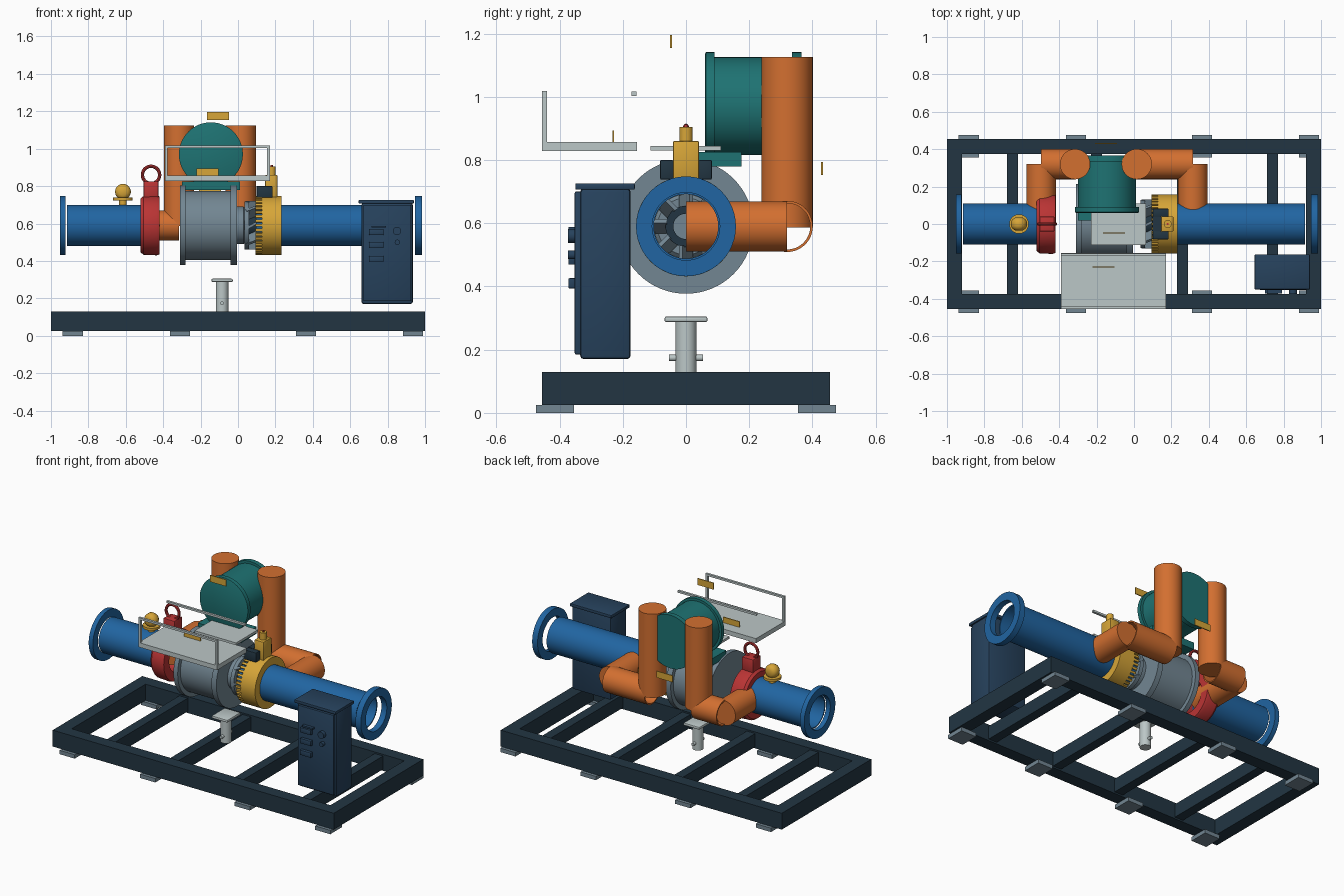
import bpy, bmesh, math
from math import pi, cos, sin, radians
from mathutils import Matrix, Vector

if "Cube" in bpy.data.objects:
    bpy.data.objects.remove(bpy.data.objects["Cube"])

def mat(name, r, g, b):
    m = bpy.data.materials.new(name)
    m.diffuse_color = (r, g, b, 1)
    m.use_nodes = True
    m.node_tree.nodes["Principled BSDF"].inputs["Base Color"].default_value = m.diffuse_color
    return m

NAVY = mat("navy_steel", .016, .036, .055)
CAB = mat("cabinet_blue", .02, .055, .11)
BLUE = mat("pipe_blue", .015, .13, .36)
ORANGE = mat("orange", .65, .16, .03)
TEAL = mat("teal", .013, .17, .17)
RED = mat("red", .5, .035, .035)
GOLD = mat("gold", .68, .38, .04)
STEEL = mat("steel", .17, .24, .29)
LIGHT = mat("light_steel", .5, .57, .57)

def finish(name, bm, m, smooth=True):
    bmesh.ops.recalc_face_normals(bm, faces=bm.faces)
    me = bpy.data.meshes.new(name)
    bm.to_mesh(me)
    bm.free()
    ob = bpy.data.objects.new(name, me)
    bpy.context.collection.objects.link(ob)
    me.materials.append(m)
    if smooth:
        bpy.context.view_layer.objects.active = ob
        bpy.ops.object.select_all(action='DESELECT')
        ob.select_set(True)
        bpy.ops.object.shade_smooth_by_angle(angle=radians(35))
    return ob

def box(name, x, y, z, m, bevel=0):
    """Box from (min, max) ranges."""
    bm = bmesh.new()
    bmesh.ops.create_cube(bm, size=1)
    for v in bm.verts:
        v.co = Vector([(a + b) / 2 + c * (b - a) for (a, b), c in zip((x, y, z), v.co)])
    if bevel:
        bmesh.ops.bevel(bm, geom=bm.edges[:], offset=bevel, segments=2, affect='EDGES', profile=.5)
    return finish(name, bm, m, bool(bevel))

def lathe(name, profile, axis, origin, m, closed=True, n=48):
    """Revolve (distance, radius) points about an axis; closed profiles make rings."""
    bm = bmesh.new()
    rows = []
    for d, r in profile:
        row = []
        for i in range(n):
            a = 2 * pi * i / n
            u, w = r * cos(a), r * sin(a)
            p = {'X': (d, u, w), 'Y': (u, d, w), 'Z': (u, w, d)}[axis]
            row.append(bm.verts.new(Vector(p) + Vector(origin)))
        rows.append(row)
    pairs = list(zip(rows, rows[1:])) + ([(rows[-1], rows[0])] if closed else [])
    for a, b in pairs:
        for i in range(n):
            j = (i + 1) % n
            bm.faces.new((a[i], a[j], b[j], b[i]))
    if not closed:
        bm.faces.new(rows[0])
        bm.faces.new(rows[-1])
    return finish(name, bm, m)

def ring(name, a, b, ro, ri, axis, origin, m):
    return lathe(name, [(a, ri), (a, ro), (b, ro), (b, ri)], axis, origin, m)

def rod(name, a, b, r, axis, origin, m, n=48):
    return lathe(name, [(a, r), (b, r)], axis, origin, m, False, n)

AX = (0, 0, .59)   # main pipe axis

# Skid frame and feet
for s, side in ((-1, "front"), (1, "back")):
    box(side + "_skid_rail", (-1, 1), sorted((s * .375, s * .455)), (.025, .13), NAVY)
    for x in (-.883, -.31, .363, .935):
        box(side + "_foot", (x - .054, x + .054), sorted((s * .355, s * .475)), (0, .025), STEEL)
for s in (-1, 1):
    box("skid_end_beam", sorted((s * .92, s)), (-.375, .375), (.025, .13), NAVY)
for x in (-.65, -.2, .26, .74):
    box("skid_cross_member", (x - .03, x + .03), (-.375, .375), (.035, .12), NAVY)

# Pedestal under the pump
rod("pedestal_post", .13, .29, .033, 'Z', (-.085, 0, 0), LIGHT)
box("pedestal_plate", (-.142, -.028), (-.068, .068), (.287, .305), LIGHT, .006)
rod("pedestal_pin", -.053, .053, .01, 'Y', (-.085, 0, .174), LIGHT, 16)

# Main blue pipes with separate end flanges
for side, a, b, f0, f1 in (("inlet", -.915, -.44, -.952, -.922), ("outlet", .2, .915, .946, .984)):
    ring(side + "_pipe", a, b, .11, .102, 'X', AX, BLUE)
    ring(side + "_flange", f0, f1, .158, .107, 'X', AX, BLUE)

# Red valve with lifting eye
lathe("valve_body", [(-.52, .1), (-.52, .145), (-.505, .157), (-.435, .16), (-.42, .155), (-.42, .1)], 'X', AX, RED)
box("valve_block", (-.505, -.425), (-.04, .04), (.735, .825), RED, .005)
lathe("valve_eye", [(.009 * sin(t * pi / 4), .046 + .009 * cos(t * pi / 4)) for t in range(8)],
      'Y', (-.465, 0, .86), RED)

# Gauge on the inlet pipe
rod("gauge_stem", .69, .74, .02, 'Z', (-.615, 0, 0), GOLD)
rod("gauge_base", .723, .738, .052, 'Z', (-.615, 0, 0), GOLD)
lathe("gauge_body", [(-.034, .02), (-.026, .034), (-.012, .042), (.012, .042), (.026, .034), (.034, .02)],
      'Y', (-.615, 0, .77), GOLD, False)

# Pump casing: one turned profile with two flanges
lathe("pump_casing", [(-.31, .1), (-.31, .213), (-.28, .213), (-.28, .185), (-.04, .185), (-.04, .213),
                      (-.005, .213), (-.005, .1)], 'X', AX, STEEL, False, 64)

# Coupling: disc, hub and slanted spokes
lathe("coupling_disc", [(-.005, .1), (.03, .1), (.04, .09)], 'X', AX, STEEL, False)
ring("coupling_ring", .035, .06, .128, .1, 'X', AX, STEEL)
ring("coupling_hub", .03, .1, .065, .04, 'X', AX, NAVY)
for i in range(8):
    bm = bmesh.new()
    bmesh.ops.create_cube(bm, size=1)
    T = (Matrix.Translation(AX) @ Matrix.Rotation(i * pi / 4, 4, 'X') @ Matrix.Translation((.075, 0, .095))
         @ Matrix.Rotation(.5, 4, 'Z') @ Matrix.Diagonal((.07, .014, .07, 1)))
    bmesh.ops.transform(bm, matrix=T, verts=bm.verts)
    finish("coupling_spoke", bm, STEEL, False)

# Gold collar with toothed end
ring("collar", .128, .232, .158, .105, 'X', AX, GOLD)
ring("collar_tooth_base", .095, .13, .147, .105, 'X', AX, BLUE)
bm = bmesh.new()
for i in range(40):
    T = (Matrix.Translation(AX) @ Matrix.Rotation(i * pi / 20, 4, 'X') @ Matrix.Translation((.112, 0, .148))
         @ Matrix.Diagonal((.036, .014, .02, 1)))
    bmesh.ops.create_cube(bm, size=1, matrix=T)
finish("collar_teeth", bm, GOLD, False)

# Actuator above the collar
for s in (-1, 1):
    box("actuator_clamp", (.1, .185), sorted((s * .04, s * .082)), (.738, .8), NAVY, .004)
box("actuator_bridge", (.1, .145), (-.04, .04), (.74, .8), NAVY)
box("actuator_body", (.145, .21), (-.041, .041), (.74, .86), GOLD, .004)
rod("actuator_cap", .86, .905, .021, 'Z', (.18, 0, 0), GOLD)
rod("actuator_tip", .905, .913, .006, 'Z', (.18, 0, 0), RED, 16)

# Teal tank on its saddle
TK = (-.145, 0, .97)
lathe("tank", [(.06, .165), (.063, .171), (.09, .171), (.09, .155), (.335, .155), (.335, .171), (.365, .171)],
      'Y', TK, TEAL, False, 64)
box("tank_saddle", (-.3, .01), (.02, .175), (.78, .825), TEAL)
box("mount_plate", (-.23, .065), (-.113, .11), (.83, .845), LIGHT)

# Orange ducts: riser, open cross run, branch into the main pipe
for side, x0, x1 in (("left", -.315, -.497), ("right", .015, .315)):
    rod(side + "_riser", .587, 1.125, .081, 'Z', (x0, .32, 0), ORANGE)
    ring(side + "_cross_duct", min(x0, x1), max(x0, x1), .081, .073, 'X', (0, .32, .59), ORANGE)
    rod(side + "_branch_duct", 0, .32, .079, 'Y', (x1, 0, .59), ORANGE)

# Service platform and handrails
PX = (-.39, .17)
box("platform_deck", PX, (-.455, -.155), (.828, .857), LIGHT)
box("front_handrail", PX, (-.455, -.44), (1.005, 1.018), LIGHT)
box("rear_handrail", PX, (-.172, -.157), (1.003, 1.016), LIGHT)
for x in PX:
    s = 1 if x < 0 else -1
    box("handrail_post", sorted((x, x + s * .014)), (-.455, -.44), (.855, 1.018), LIGHT)

# Blank gold plates
for x, y, z in ((-.107, -.048, 1.175), (-.163, -.23, .872), (-.15, .43, .773)):
    box("marker_plate", (x - .058, x + .058), (y - .003, y + .003), (z - .021, z + .021), GOLD)

# Control cabinet
box("cabinet_body", (.66, .935), (-.335, -.175), (.17, .71), CAB, .012)
box("cabinet_lid", (.645, .94), (-.35, -.162), (.706, .726), CAB, .004)
box("cabinet_door", (.67, .925), (-.352, -.33), (.185, .7), CAB, .004)
box("door_handle", (.715, .79), (-.372, -.35), (.578, .588), CAB)
for z in (.555, .485, .41):
    box("door_switch", (.7, .778), (-.372, -.35), (z - .016, z + .016), CAB, .003)
for x, z, r in ((.85, .56, .022), (.852, .5, .014)):
    rod("door_knob", -.374, -.35, r, 'Y', (x, 0, z), CAB, 24)
